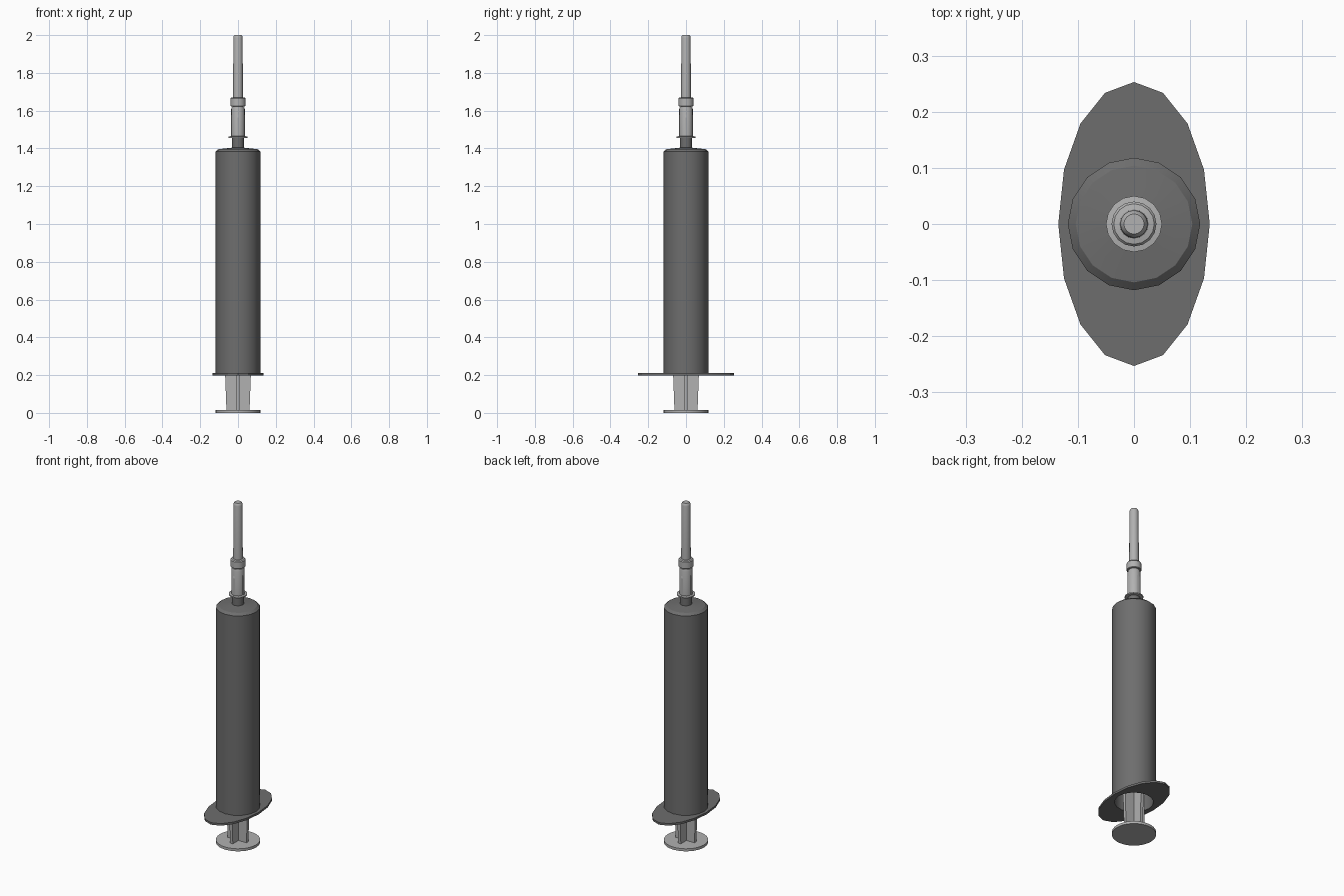
import bpy, bmesh, math

if "Cube" in bpy.data.objects:
    bpy.data.objects.remove(bpy.data.objects["Cube"])


def grey(name, v):
    mat = bpy.data.materials.new(name)
    mat.diffuse_color = (v, v, v, 1)
    mat.use_nodes = True
    mat.node_tree.nodes["Principled BSDF"].inputs["Base Color"].default_value = mat.diffuse_color
    return mat


DARK = grey("dark_grey", 0.155)
MID = grey("mid_grey", 0.44)


def finish(name, bm, mat, smooth=True):
    bmesh.ops.recalc_face_normals(bm, faces=bm.faces)
    # smooth faces, with edges over 30 degrees kept sharp
    for f in bm.faces:
        f.smooth = smooth
    for e in bm.edges:
        e.smooth = e.calc_face_angle(0) < math.radians(30)
    me = bpy.data.meshes.new(name)
    bm.to_mesh(me)
    bm.free()
    me.materials.append(mat)
    ob = bpy.data.objects.new(name, me)
    bpy.context.collection.objects.link(ob)
    return ob


def bridge(bm, a, b):
    for i in range(len(a)):
        j = (i + 1) % len(a)
        bm.faces.new((a[i], a[j], b[j], b[i]))


def lathe(name, profile, mat, n=16, closed=False):
    """Loft (rx, ry, z) or (r, z) rings up z; ends are capped unless closed."""
    bm = bmesh.new()
    rings = [[bm.verts.new((p[0] * math.cos(2 * math.pi * i / n),
                            p[-2] * math.sin(2 * math.pi * i / n), p[-1]))
              for i in range(n)] for p in profile]
    for a, b in zip(rings, rings[1:]):
        bridge(bm, a, b)
    if closed:
        bridge(bm, rings[-1], rings[0])
    else:
        bm.faces.new(rings[0])
        bm.faces.new(rings[-1])
    return finish(name, bm, mat)


def fins(name, outline, half, mat):
    """Extrude an (offset, z) outline into two crossed thin plates."""
    bm = bmesh.new()
    for c, s in ((1, 0), (0, 1)):
        a, b = [[bm.verts.new((u * c - t * s, u * s + t * c, z))
                 for u, z in outline] for t in (-half, half)]
        bm.faces.new(a)
        bm.faces.new(b)
        bridge(bm, a, b)
    return finish(name, bm, mat, smooth=False)


# Plunger: thumb disc, crossed ribs, stopper inside the barrel
lathe("thumb_disc", [(0.118, 0), (0.118, 0.015)], MID, n=32)
fins("plunger_ribs", [(-0.061, 0.013), (0.061, 0.013), (0.068, 0.2),
                      (0.068, 1.3), (-0.068, 1.3), (-0.068, 0.2)], 0.009, MID)
lathe("plunger_stopper", [(0.1, 1.28), (0.1, 1.36), (0.08, 1.375)], MID)

# Hollow barrel with nozzle
lathe("barrel", [(0.104, 0.2), (0.118, 0.2), (0.118, 1.384), (0.104, 1.396),
                 (0.032, 1.404), (0.032, 1.47), (0.02, 1.47), (0.02, 1.385),
                 (0.104, 1.378)], DARK, closed=True)

# Oval finger flange, open in the middle
lathe("finger_flange", [(0.104, 0.104, 0.199), (0.135, 0.253, 0.199),
                        (0.135, 0.253, 0.211), (0.104, 0.104, 0.211)],
      DARK, closed=True)

# Needle hub with small grip ribs
lathe("needle_hub", [(0.05, 1.456), (0.05, 1.463), (0.036, 1.465),
                     (0.036, 1.607), (0.033, 1.617), (0.03, 1.618),
                     (0.03, 1.63)], MID)
fins("hub_grips", [(-0.038, 1.463), (0.038, 1.463), (0.038, 1.565),
                   (0.034, 1.585), (-0.034, 1.585), (-0.038, 1.565)],
     0.006, MID)

# Protective needle cap with collar
lathe("needle_cap", [(0.036, 1.623), (0.04, 1.626), (0.04, 1.664),
                     (0.036, 1.669), (0.026, 1.671), (0.0245, 1.985),
                     (0.0225, 1.994), (0.018, 2.0)], MID)
